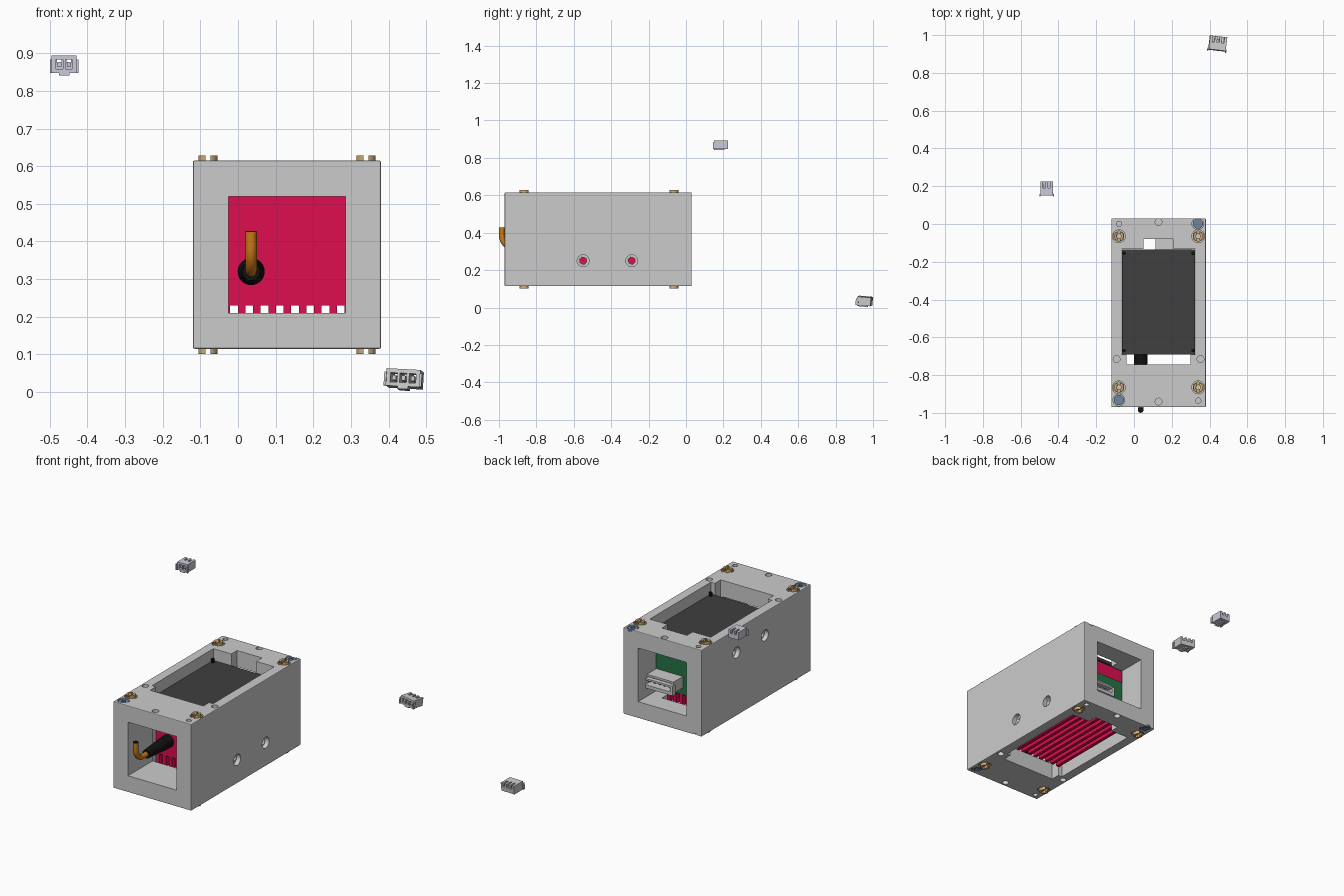
import bpy
from math import pi, sin, cos, radians
from mathutils import Matrix, Vector, Euler

if "Cube" in bpy.data.objects:
    bpy.data.objects.remove(bpy.data.objects["Cube"])

CX, CZ = 0.13, 0.365          # axis of the two-fold symmetry of the housing


def material(name, rgb):
    m = bpy.data.materials.new(name)
    m.diffuse_color = (*rgb, 1)
    m.use_nodes = True
    m.node_tree.nodes["Principled BSDF"].inputs["Base Color"].default_value = m.diffuse_color
    return m


RED = material("red", (0.73, 0.004, 0.08))
DARK = material("dark", (0.05, 0.05, 0.05))
BLACK = material("black", (0.006, 0.006, 0.006))
GREEN = material("green", (0.02, 0.17, 0.06))
ORANGE = material("orange", (0.6, 0.2, 0.01))
BRASS = material("brass", (0.65, 0.42, 0.18))
STEEL = material("blue_steel", (0.16, 0.24, 0.36))
PALE = material("pale", (0.6, 0.6, 0.7))


def finish(name, mat):
    o = bpy.context.object
    o.name = name
    if mat:
        o.data.materials.append(mat)
    return o


def box(name, x0, x1, y0, y1, z0, z1, mat=None):
    bpy.ops.mesh.primitive_cube_add(size=1)
    o = finish(name, mat)
    o.data.transform(Matrix.Translation(((x0 + x1) / 2, (y0 + y1) / 2, (z0 + z1) / 2))
                     @ Matrix.Diagonal((x1 - x0, y1 - y0, z1 - z0, 1)))
    return o


def cyl(name, c, r, h, axis='Z', mat=None, r2=None, n=24):
    rot = {'X': (0, pi / 2, 0), 'Y': (pi / 2, 0, 0), 'Z': (0, 0, 0)}[axis]
    bpy.ops.mesh.primitive_cone_add(vertices=n, radius1=r, radius2=r if r2 is None else r2, depth=h)
    o = finish(name, mat)
    o.data.transform(Matrix.Translation(c) @ Euler(rot).to_matrix().to_4x4())
    if n > 8:
        bpy.ops.object.shade_smooth_by_angle()
    return o


def cut(o, *cutters):
    for c in cutters:
        m = o.modifiers.new("cut", 'BOOLEAN')
        m.operation, m.solver, m.object = 'DIFFERENCE', 'EXACT', c
        bpy.context.view_layer.objects.active = o
        bpy.ops.object.modifier_apply(modifier=m.name)
        bpy.data.objects.remove(c)


def both(x, y, z):
    """A point on the top and its twin on the bottom."""
    return (x, y, z), (2 * CX - x, y, 2 * CZ - z)


# Housing block with slightly softened long edges
body = box("housing", -0.12, 0.38, -0.97, 0.03, 0.115, 0.615)
bev = body.modifiers.new("bevel", 'BEVEL')
bev.width, bev.segments = 0.004, 2
bpy.ops.object.modifier_apply(modifier=bev.name)
# Long tunnel, vertical pocket, front slot and rear notch
cut(body,
    box("c", -0.025, 0.285, -1.1, 0.2, 0.21, 0.52),
    box("c", -0.065, 0.325, -0.692, -0.133, 0, 1),
    box("c", -0.04, 0.30, -0.745, -0.68, 0, 1),
    box("c", 0.05, 0.21, -0.15, -0.08, 0, 1))
# Counterbored side holes, low on the right and high on the left
for y in (-0.55, -0.29):
    for x, xo, z in ((0.35, 0.38, 0.25), (-0.09, -0.12, 0.48)):
        cut(body, cyl("c", (x, y, z), 0.018, 0.12, 'X'), cyl("c", (xo, y, z), 0.032, 0.05, 'X'))
# Drilled holes, screw recesses and insert pockets on top and bottom
drill = [(0.13, 0.01, 0.018), (0.13, -0.94, 0.018), (-0.092, -0.715, 0.018), (0.352, -0.715, 0.018),
         (-0.08, 0.0, 0.014), (0.34, -0.935, 0.014)]
screws = [(0.338, 0.002), (-0.08, -0.932)]
inserts = [(-0.08, -0.065), (0.34, -0.065), (-0.08, -0.865), (0.34, -0.865)]
for x, y, r in drill + [(*p, 0.031) for p in screws] + [(*p, 0.034) for p in inserts]:
    for p in both(x, y, 0.615):
        cut(body, cyl("c", p, r, 0.05 if r < 0.03 else 0.024))

# Flush socket screws
for x, y in screws:
    for p, q in zip(both(x, y, 0.605), both(x, y, 0.615)):
        s = cyl("screw", p, 0.027, 0.014, mat=STEEL)
        cut(s, cyl("c", q, 0.014, 0.02, n=6))

# Brass inserts: hexagonal collar with a slotted crown
for x, y in inserts:
    for p, q, t in zip(both(x, y, 0.607), both(x, y, 0.616), both(x, y, 0.63)):
        collar = cyl("insert_collar", p, 0.032, 0.012, mat=BRASS, n=6)
        cut(collar, cyl("c", p, 0.012, 0.1))
        crown = cyl("insert_crown", q, 0.025, 0.026, mat=BRASS)
        cut(crown, cyl("c", q, 0.012, 0.1))
        cut(crown, box("c", t[0] - 0.007, t[0] + 0.007, y - 0.05, y + 0.05, t[2] - 0.015, t[2] + 0.015))

# Red module with lengthwise cooling fins underneath
box("module", -0.062, 0.322, -0.688, -0.145, 0.23, 0.53, RED)
for k in range(9):
    x = -0.031 + k * 0.0405
    box("cooling_fin", x - 0.01, x + 0.01, -0.688, -0.14, 0.165, 0.232, RED)
box("top_plate", -0.064, 0.324, -0.691, -0.134, 0.53, 0.548, DARK)
for x in (-0.052, 0.312):
    for y in (-0.67, -0.155):
        cyl("plate_screw", (x, y, 0.556), 0.009, 0.024, mat=BLACK, n=12)
box("circuit_board", -0.062, 0.322, -0.146, -0.136, 0.232, 0.45, GREEN)

# Rear header on the board, open to the back with a row of pins
head = box("rear_header", 0.115, 0.305, -0.137, -0.05, 0.272, 0.338)
cut(head, box("c", 0.128, 0.292, -0.11, 0, 0.284, 0.326))
lip = box("header_rim", 0.11, 0.31, -0.06, -0.035, 0.265, 0.32)
cut(lip, box("c", 0.128, 0.292, -0.1, 0, 0.284, 0.31))
for k in range(5):
    x = 0.146 + k * 0.032
    box("header_pin", x - 0.006, x + 0.006, -0.12, -0.055, 0.295, 0.307)

# Cable boot and bent cable
cyl("boot_base", (0.035, -0.71, 0.32), 0.036, 0.06, 'Y', BLACK)
cyl("cable_boot", (0.035, -0.81, 0.32), 0.036, 0.16, 'Y', BLACK, r2=0.024)
pts = [(-0.86, 0.32)]
pts += [(-0.92 - 0.065 * sin(a), 0.385 - 0.065 * cos(a)) for a in [i * pi / 16 for i in range(9)]]
pts += [(-0.985, 0.425)]
cu = bpy.data.curves.new("cable", 'CURVE')
cu.dimensions, cu.bevel_depth, cu.bevel_resolution, cu.use_fill_caps = '3D', 0.015, 4, True
sp = cu.splines.new('POLY')
sp.points.add(len(pts) - 1)
for p, (y, z) in zip(sp.points, pts):
    p.co = (0.035, y, z, 1)
cu.materials.append(ORANGE)
bpy.context.collection.objects.link(bpy.data.objects.new("cable", cu))
cyl("cable_end", (0.035, -0.985, 0.426), 0.0145, 0.004, mat=BLACK)


def plug(name, n, loc, rot, mat):
    """Loose plug housing: sockets in front, wire slots at the top rear, key below."""
    w = n * 0.025 + 0.016
    shell = box(name, -w / 2, w / 2, -0.036, 0.038, -0.022, 0.024, mat)
    parts = [shell,
             box(name + "_key", -0.014, 0.014, -0.036, 0.02, -0.029, -0.021, mat)]
    for s in (-1, 1):
        xs = sorted((s * (w / 2 - 0.001), s * (w / 2 + 0.005)))
        parts.append(box(name + "_flange", *xs, -0.042, -0.028, -0.022, 0.014, mat))
    for k in range(n):
        x = (k - (n - 1) / 2) * 0.025
        cut(shell, box("c", x - 0.009, x + 0.009, -0.06, 0.025, -0.012, 0.013),
            box("c", x - 0.006, x + 0.006, 0.004, 0.06, 0.004, 0.05))
        parts.append(box(name + "_contact", x - 0.005, x + 0.005, -0.03, 0.028, -0.006, 0.007, mat))
    m = Matrix.Translation(loc) @ Euler([radians(a) for a in rot]).to_matrix().to_4x4()
    for p in parts:
        p.data.transform(m)


plug("three_way_plug", 3, (0.443, 0.955, 0.034), (-5, 3, -7), None)
plug("two_way_plug", 2, (-0.462, 0.187, 0.87), (0, 0, 0), PALE)
